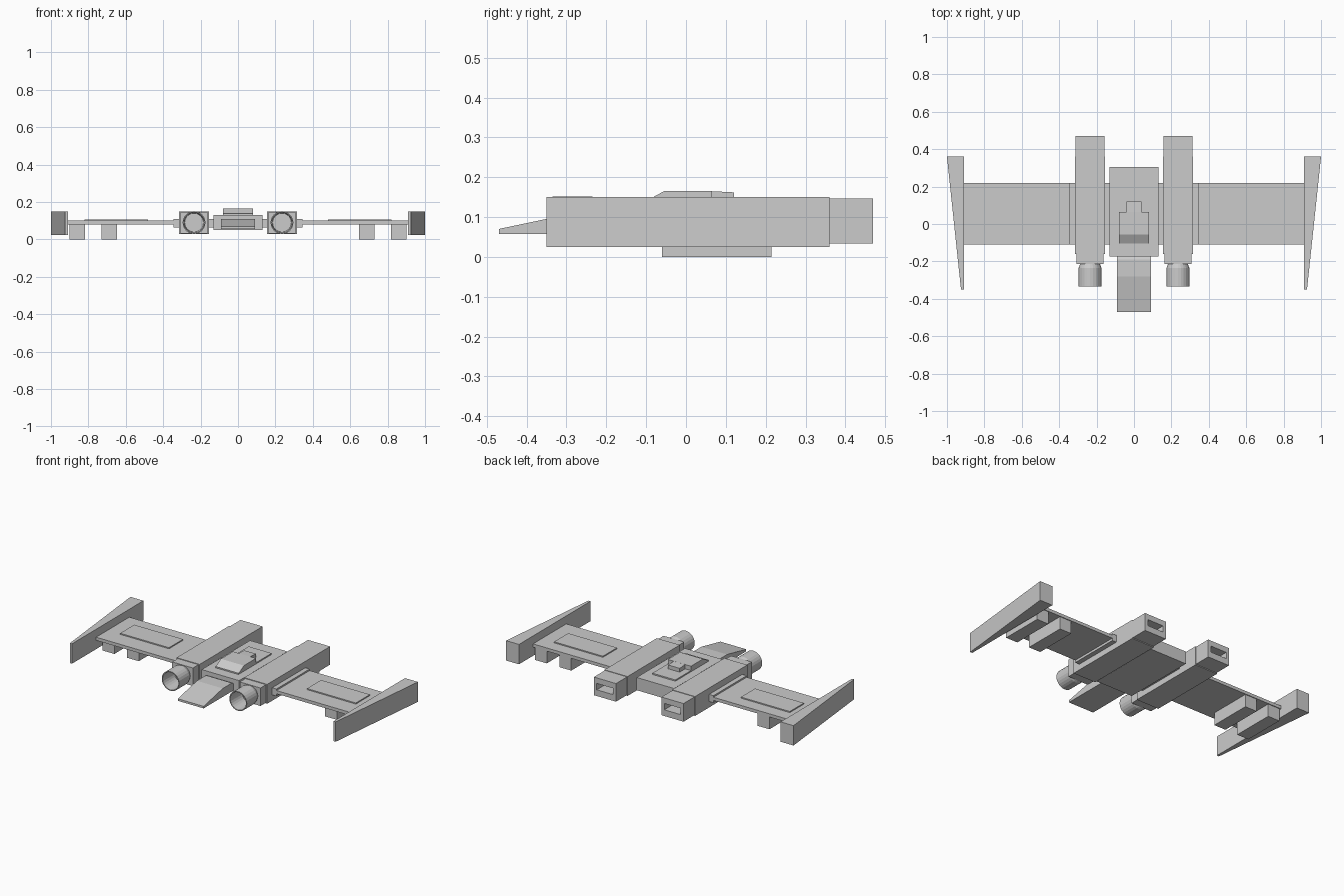
import bpy, bmesh
from math import pi
from mathutils import Matrix

if "Cube" in bpy.data.objects:
    bpy.data.objects.remove(bpy.data.objects["Cube"])


def finish(name, bm):
    bmesh.ops.recalc_face_normals(bm, faces=bm.faces)
    me = bpy.data.meshes.new(name)
    bm.to_mesh(me)
    bm.free()
    ob = bpy.data.objects.new(name, me)
    bpy.context.collection.objects.link(ob)
    return ob


def prism(name, pts, axis, lo, hi):
    """Extrude a 2D outline along x (pts = y,z) or z (pts = x,y)."""
    place = {'x': lambda p, t: (t, *p), 'z': lambda p, t: (*p, t)}[axis]
    bm = bmesh.new()
    face = bm.faces.new([bm.verts.new(place(p, lo)) for p in pts])
    new = bmesh.ops.extrude_face_region(bm, geom=[face])['geom']
    d = (hi - lo, 0, 0) if axis == 'x' else (0, 0, hi - lo)
    bmesh.ops.translate(bm, vec=d, verts=[v for v in new if isinstance(v, bmesh.types.BMVert)])
    return finish(name, bm)


def box(name, x, y, z):
    return prism(name, [(x[0], y[0]), (x[1], y[0]), (x[1], y[1]), (x[0], y[1])], 'z', *z)


def mirrored(ob):
    m = ob.modifiers.new("mirror", 'MIRROR')
    m.use_mirror_merge = False
    return ob


def lathe(name, profile, cx, cz, n=24):
    """Spin a (radius, y) profile about an axis parallel to y."""
    bm = bmesh.new()
    vs = [bm.verts.new((cx + r, y, cz)) for r, y in profile]
    es = [bm.edges.new(e) for e in zip(vs, vs[1:])]
    bmesh.ops.spin(bm, geom=vs + es, cent=(cx, 0, cz), axis=(0, 1, 0),
                   angle=2 * pi, steps=n)
    bmesh.ops.remove_doubles(bm, verts=bm.verts, dist=1e-5)
    return finish(name, bm)


# Central hull and nose wedge
box("hull", (-.13, .13), (-.175, .305), (.05, .13))
prism("nose", [(-.47, .057), (-.47, .07), (-.28, .11), (-.19, .11), (-.17, .1), (-.17, .057)],
      'x', -.09, .09)

# Cockpit: base plate, sloped canopy and narrow tail
box("cockpit_plate", (-.08, .08), (-.11, .22), (.125, .138))
prism("canopy", [(-.11, .135), (-.055, .165), (.065, .165), (.065, .135)], 'x', -.08, .08)
prism("canopy_tail", [(.06, .135), (.06, .165), (.12, .162), (.12, .135)], 'x', -.04, .04)

# Engine nacelles with slotted exhaust blocks
mirrored(box("nacelle", (.155, .315), (-.16, .36), (.028, .15)))
mirrored(box("nacelle_front", (.163, .307), (-.215, -.155), (.033, .146)))
exhaust = box("exhaust", (.158, .312), (.355, .47), (.033, .147))
slot = box("slot_cutter", (.178, .292), (.39, .5), (.072, .112))
slot.hide_render = True
slot.hide_set(True)
cut = exhaust.modifiers.new("slot", 'BOOLEAN')
cut.object = slot
cut.solver = 'EXACT'
mirrored(exhaust)

# Hollow intakes at the front of the nacelles
mirrored(lathe("intake", [(0, -.225), (.05, -.225), (.055, -.335), (.061, -.335),
                          (.061, -.235), (.052, -.21), (0, -.21)], .235, .09))

# Wings, thick roots and raised panels
mirrored(box("wing_root", (.125, .345), (-.11, .22), (.065, .11)))
mirrored(box("wing", (.34, .915), (-.11, .22), (.08, .1)))
mirrored(box("wing_panel", (.48, .82), (0, .14), (.098, .107)))

# Tapered wingtip fins
mirrored(prism("wingtip_fin", [(.91, -.35), (.925, -.35), (1, .36), (.91, .36)],
               'z', .025, .15))

# Pods under the wings
for i, x in enumerate((.648, .818)):
    mirrored(box(f"wing_pod_{i + 1}", (x, x + .083), (-.06, .215), (0, .083)))
